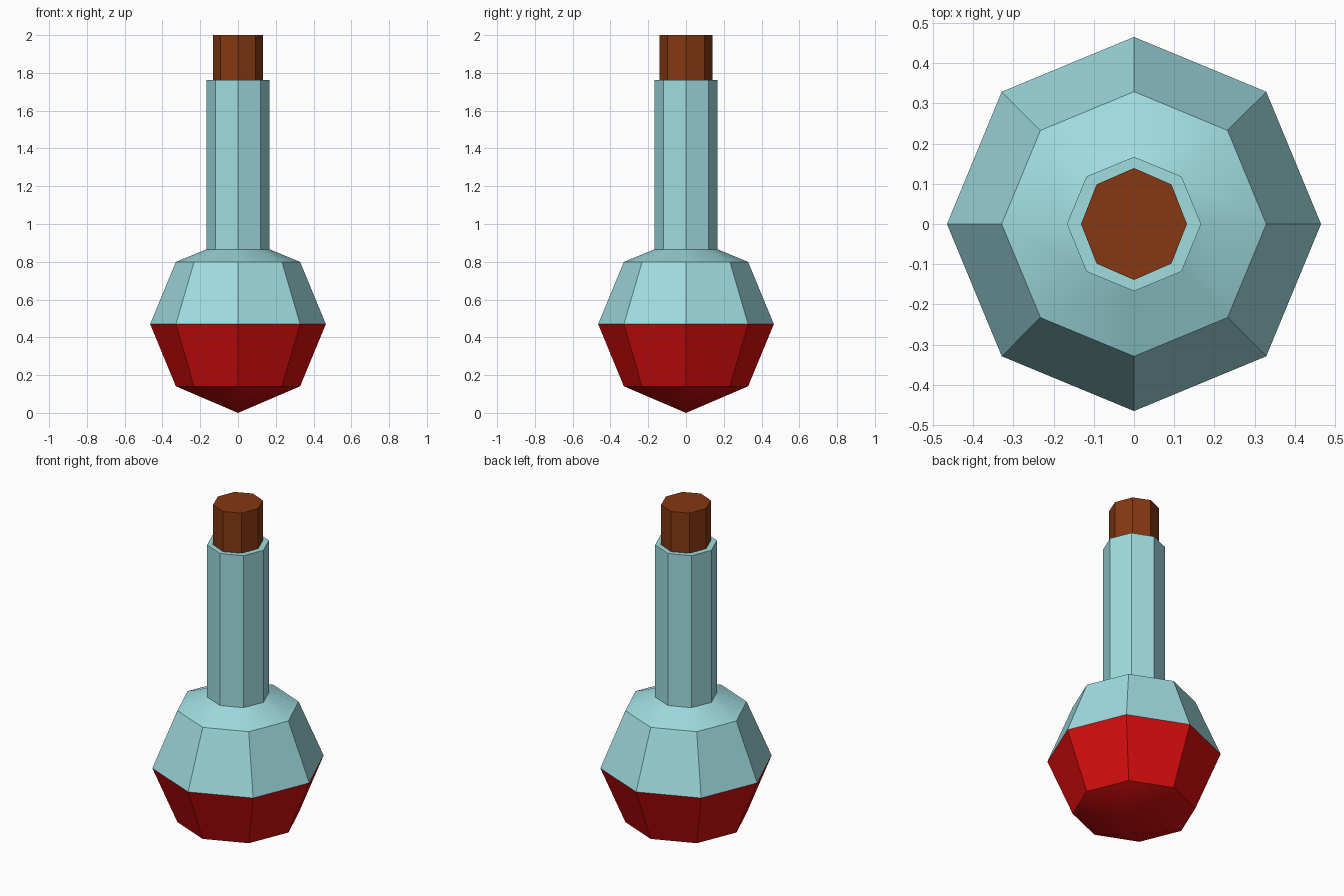
import bpy, bmesh, math

if "Cube" in bpy.data.objects:
    bpy.data.objects.remove(bpy.data.objects["Cube"])


def material(name, rgb):
    m = bpy.data.materials.new(name)
    m.diffuse_color = (*rgb, 1)
    m.use_nodes = True
    m.node_tree.nodes["Principled BSDF"].inputs["Base Color"].default_value = m.diffuse_color
    return m


def lathe(name, profile, mats, pick=lambda z: 0, scale=(1, 1), sides=8):
    """Turn a (radius, z) profile, starting and ending on the axis."""
    bm = bmesh.new()
    rings = []
    for r, z in profile:
        if r == 0:
            rings.append([bm.verts.new((0, 0, z))] * sides)
        else:
            rings.append([bm.verts.new((r * scale[0] * math.cos(i * math.tau / sides),
                                        r * scale[1] * math.sin(i * math.tau / sides), z))
                          for i in range(sides)])
    for a, b in zip(rings, rings[1:]):
        for i in range(sides):
            j = (i + 1) % sides
            face = bm.faces.new(dict.fromkeys((a[i], a[j], b[j], b[i])))
            face.material_index = pick(face.calc_center_median().z)
    bmesh.ops.recalc_face_normals(bm, faces=bm.faces)
    mesh = bpy.data.meshes.new(name)
    bm.to_mesh(mesh)
    bm.free()
    for m in mats:
        mesh.materials.append(m)
    ob = bpy.data.objects.new(name, mesh)
    bpy.context.collection.objects.link(ob)
    bpy.ops.object.select_all(action='DESELECT')
    ob.select_set(True)
    bpy.context.view_layer.objects.active = ob
    bpy.ops.object.shade_smooth_by_angle(angle=math.radians(30))
    return ob


glass = material("pale teal glass", (0.35, 0.72, 0.75))
liquid = material("red liquid", (0.67, 0.004, 0.004))
cork = material("brown cork", (0.235, 0.04, 0.006))

# Round flask and neck; the lower half of the bulb is red
lathe("flask",
      [(0, 0.0), (0.329, 0.141), (0.465, 0.47), (0.329, 0.799),
       (0.167, 0.866), (0.167, 1.763), (0, 1.763)],
      [glass, liquid], lambda z: 1 if z < 0.47 else 0)

# Stopper, sunk a little into the neck
lathe("stopper", [(0, 1.65), (0.135, 1.65), (0.135, 2.0), (0, 2.0)],
      [cork], scale=(0.975, 1.03))
